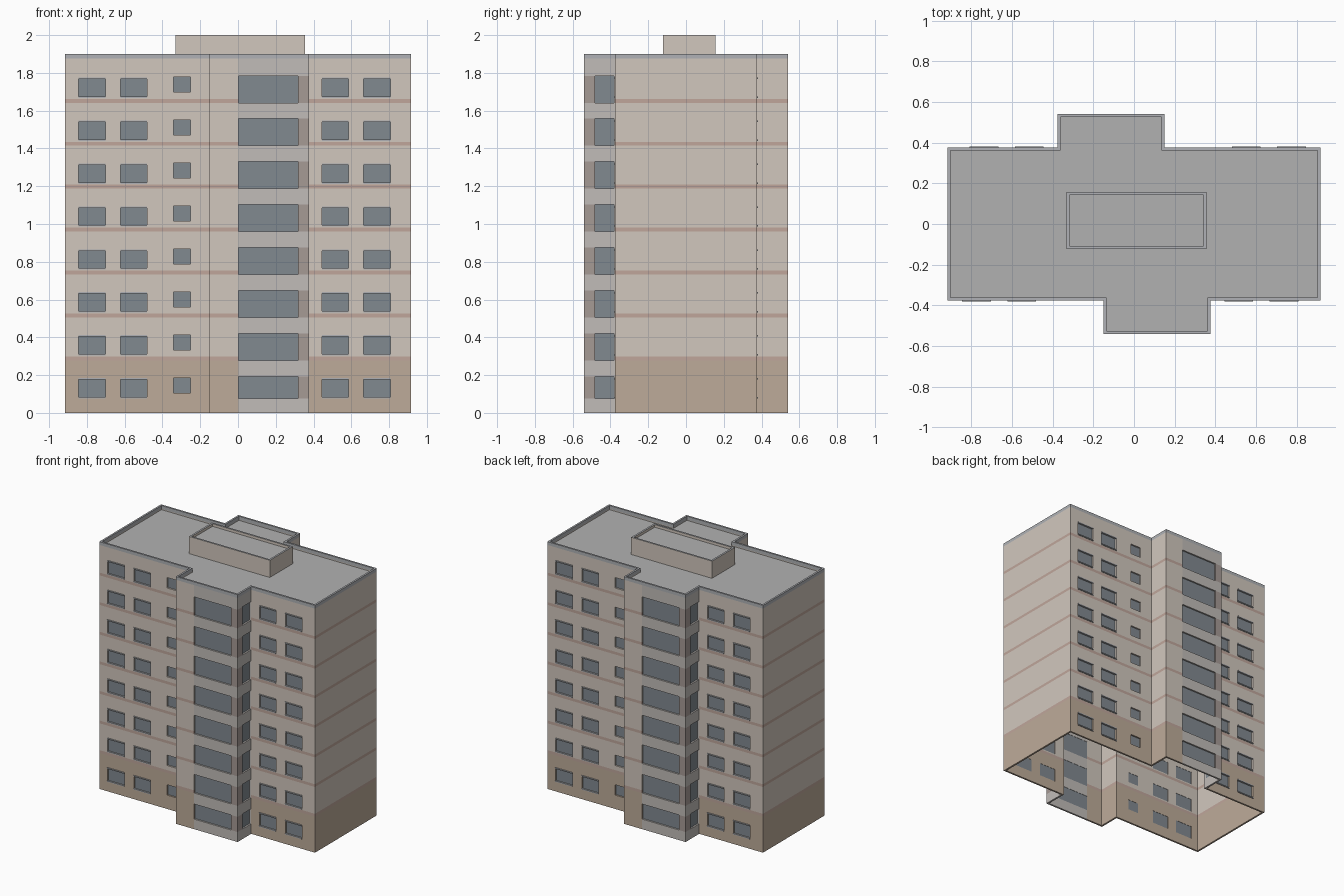
import bpy, bmesh
from mathutils import Vector

if "Cube" in bpy.data.objects:
    bpy.data.objects.remove(bpy.data.objects["Cube"])

PITCH, FLOORS, TOP, ROOF = 0.2274, 8, 1.9, 1.868
MATS = ["beige", "band", "base", "grey", "panel", "trim"]


def mat(name, rgb):
    m = bpy.data.materials.new(name)
    m.diffuse_color = [(c / 255) ** 2.2 for c in rgb] + [1]
    m.use_nodes = True
    m.node_tree.nodes["Principled BSDF"].inputs["Base Color"].default_value = m.diffuse_color
    return m


M = {
    "beige": mat("beige", (208, 198, 188)),
    "band": mat("band", (190, 165, 154)),
    "base": mat("base", (188, 170, 152)),
    "grey": mat("grey", (192, 187, 183)),
    "panel": mat("panel", (165, 153, 148)),
    "trim": mat("trim", (174, 176, 180)),
    "glass": mat("glass", (128, 136, 143)),
    "roof": mat("roof", (176, 176, 176)),
}


def finish(bm, name, mats):
    me = bpy.data.meshes.new(name)
    bm.to_mesh(me)
    bm.free()
    for m in mats:
        me.materials.append(M[m])
    ob = bpy.data.objects.new(name, me)
    bpy.context.collection.objects.link(ob)
    return ob


def outline(d=0.0):
    """Footprint, counter-clockwise; second half is the first turned 180 degrees."""
    w, y, o = 0.917 - d, -0.375 + d, -0.54 + d
    half = [(-w, y), (-0.15 + d, y), (-0.15 + d, o), (0.375 - d, o), (0.375 - d, y), (w, y)]
    return [Vector((a, b, 0)) for a, b in half + [(-a, -b) for a, b in half]]


# Openings along each wall: (start, end, kind), and where grey cladding starts
WALLS = [
    ([(0.072, 0.215, "big"), (0.294, 0.435, "big"), (0.575, 0.665, "small")], None),
    ([], None),
    ([(0.153, 0.468, "bay"), (0.468, 0.525, "panel")], 0.153),
    ([(0.0, 0.058, "panel"), (0.058, 0.160, "bay")], 0.0),
    ([(0.070, 0.210, "big"), (0.290, 0.433, "big")], None),
    ([], None),
]


def zspan(kind, k):
    lo, hi = {"big": (0.08, 0.18), "small": (0.106, 0.186),
              "bay": (0.05, 0.193), "panel": (0.05, 0.193), "band": (0.05, 0.071)}[kind]
    if k == 0 and kind in ("bay", "panel"):
        lo = 0.077
    return round(lo + k * PITCH, 4), round(hi + k * PITCH, 4)


zcuts = {0.0, 1.875, TOP}
for k in range(FLOORS):
    for kind in ("big", "small", "bay") + (("band",) if k else ()):
        zcuts.update(zspan(kind, k))
zcuts = sorted(zcuts)


def cell_kind(u, z, spans, grey):
    """Material of one wall cell, or None for a window hole."""
    for a, b, kind in spans:
        if a < u < b:
            for k in range(FLOORS):
                lo, hi = zspan(kind, k)
                if lo < z < hi:
                    return "panel" if kind == "panel" else None
    if z > 1.875:
        return "trim"
    if grey is not None and u > grey:
        return "grey"
    for k in range(1, FLOORS):
        lo, hi = zspan("band", k)
        if lo < z < hi:
            return "band"
    return "base" if z < zspan("band", 1)[0] else "beige"


walls, glass, sills = bmesh.new(), bmesh.new(), bmesh.new()


def quad(bm, pts, idx=0):
    f = bm.faces.new([bm.verts.new(p) for p in pts])
    f.material_index = idx
    return f


def rect(p, d, u0, u1, z0, z1):
    return [p + d * u + Vector((0, 0, z)) for u, z in ((u0, z0), (u1, z0), (u1, z1), (u0, z1))]


pts = outline()
for i, p in enumerate(pts):
    e = pts[(i + 1) % 12] - p
    d, length = e.normalized(), e.length
    out = Vector((d.y, -d.x, 0))
    spans, grey = WALLS[i % 6]
    us = sorted({0.0, length} | {v for s in spans for v in s[:2]})
    # wall cells
    for u0, u1 in zip(us, us[1:]):
        for z0, z1 in zip(zcuts, zcuts[1:]):
            kind = cell_kind((u0 + u1) / 2, (z0 + z1) / 2, spans, grey)
            if kind:
                quad(walls, rect(p, d, u0, u1, z0, z1), MATS.index(kind))
    # recessed panes, with thin projecting sill and lintel on the large windows
    for a, b, kind in spans:
        if kind == "panel":
            continue
        for k in range(FLOORS):
            lo, hi = zspan(kind, k)
            quad(glass, rect(p - out * 0.012, d, a, b, lo, hi))
            if kind == "big":
                for z in (lo - 0.004, hi - 0.004):
                    f = quad(sills, rect(p - out * 0.004, d, a, b, z, z + 0.008))
                    r = bmesh.ops.extrude_face_region(sills, geom=[f])
                    vs = [v for v in r["geom"] if isinstance(v, bmesh.types.BMVert)]
                    bmesh.ops.translate(sills, verts=vs, vec=out * 0.011)

bmesh.ops.remove_doubles(walls, verts=walls.verts, dist=0.0005)
ob = finish(walls, "walls", MATS)
sol = ob.modifiers.new("thickness", "SOLIDIFY")
sol.thickness, sol.offset, sol.use_even_offset = 0.014, -1, True
finish(glass, "window_glass", ["glass"])
bmesh.ops.recalc_face_normals(sills, faces=sills.faces)
finish(sills, "window_sills", ["trim"])

# Flat roof sunk behind the parapet
bm = bmesh.new()
quad(bm, [v + Vector((0, 0, ROOF)) for v in outline(0.007)])
finish(bm, "roof", ["roof"])

# Rooftop plant room with its own sunken roof
bm = bmesh.new()
bmesh.ops.create_cube(bm, size=1)
for v in bm.verts:
    v.co = (0.0125 + v.co.x * 0.687, 0.0175 + v.co.y * 0.279, 2.0 if v.co.z > 0 else ROOF)
bm.normal_update()
top = max(bm.faces, key=lambda f: f.calc_center_median().z)
bottom = min(bm.faces, key=lambda f: f.calc_center_median().z)
bmesh.ops.delete(bm, geom=[bottom], context="FACES_ONLY")
for f in bmesh.ops.inset_region(bm, faces=[top], thickness=0.02)["faces"]:
    f.material_index = 1
r = bmesh.ops.extrude_face_region(bm, geom=[top])
bmesh.ops.translate(bm, vec=(0, 0, -0.02),
                    verts=[v for v in r["geom"] if isinstance(v, bmesh.types.BMVert)])
for f in r["geom"]:
    if isinstance(f, bmesh.types.BMFace):
        f.material_index = 2
if top.is_valid and top not in r["geom"]:
    bmesh.ops.delete(bm, geom=[top], context="FACES_ONLY")
finish(bm, "rooftop_room", ["beige", "trim", "roof"])
